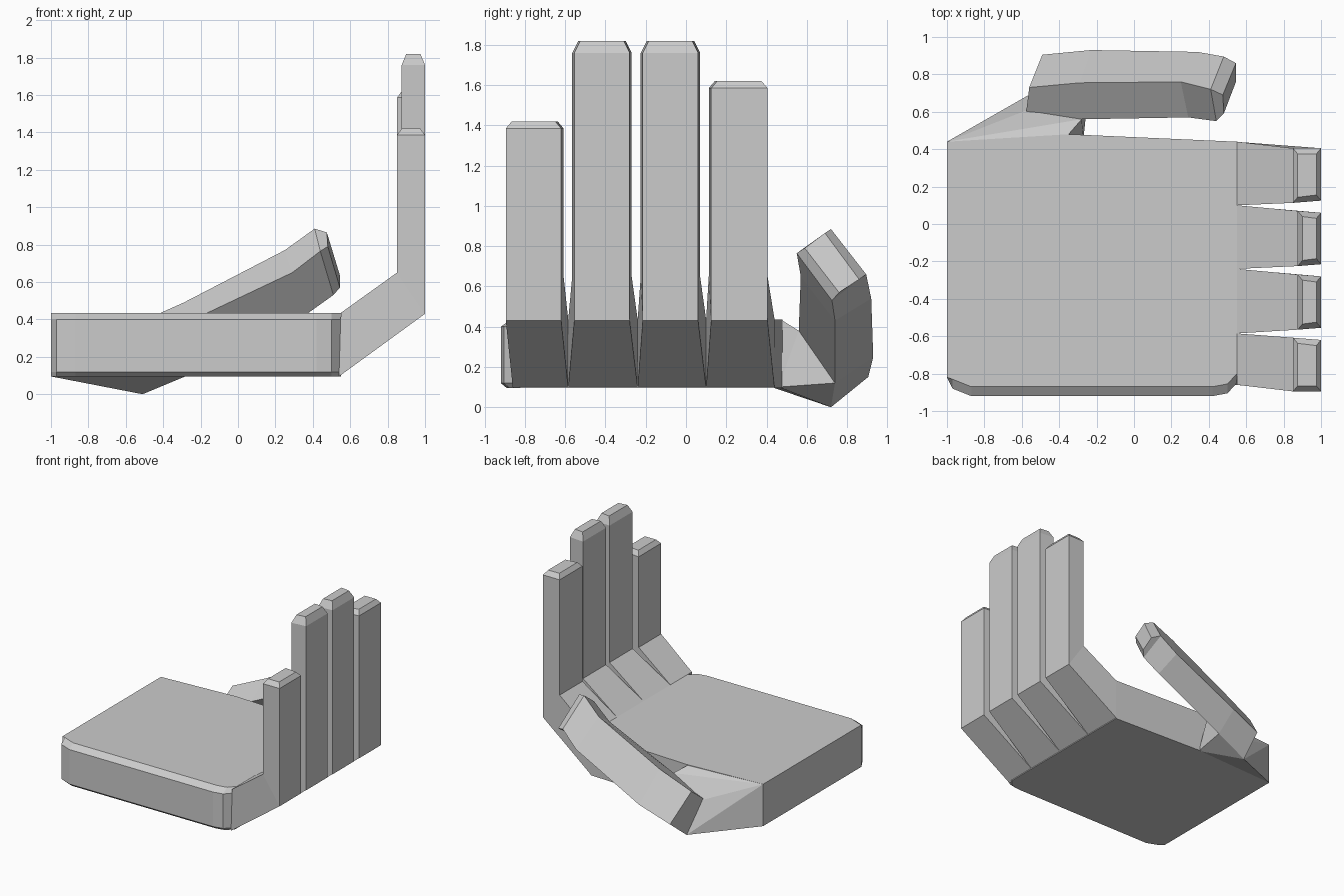
import bpy, bmesh

if "Cube" in bpy.data.objects:
    bpy.data.objects.remove(bpy.data.objects["Cube"])


def finish(bm, name):
    bmesh.ops.recalc_face_normals(bm, faces=bm.faces)
    me = bpy.data.meshes.new(name)
    bm.to_mesh(me)
    bm.free()
    ob = bpy.data.objects.new(name, me)
    bpy.context.collection.objects.link(ob)
    return ob


def loft(name, sections):
    """Skin a list of matching closed sections and cap both ends."""
    bm = bmesh.new()
    rings = [[bm.verts.new(p) for p in s] for s in sections]
    n = len(rings[0])
    for a, b in zip(rings, rings[1:]):
        for i in range(n):
            j = (i + 1) % n
            bm.faces.new((a[i], a[j], b[j], b[i]))
    bm.faces.new(rings[0])
    bm.faces.new(rings[-1])
    return finish(bm, name)


# palm: outline lofted upward, outer edge softened top and bottom
outline = [(-1, 0.44), (-1, -0.82), (-0.97, -0.88), (-0.87, -0.92), (0.42, -0.92),
           (0.5, -0.905), (0.55, -0.85), (0.55, 0.44), (-0.35, 0.48)]


def palm_ring(z, inset):
    return [(x, y + (inset if y < -0.84 else 0), z) for x, y in outline]


loft("palm", [palm_ring(0.095, 0.03), palm_ring(0.12, 0), palm_ring(0.40, 0),
              palm_ring(0.435, 0.05)])


# fingers: slanted knuckle, upright shaft, chamfered tip
def finger(name, root, shaft, xin, shoulder, top, flare):
    (r0, r1), (y0, y1) = root, shaft
    i0, i1 = y0 - flare[0], y1 + flare[1]

    def quad(x0, z0, x1, z1, d=0.0):
        return [(x1, y0 + d, z1), (x1, y1 - d, z1), (x0, i1 - d, z0), (x0, i0 + d, z0)]

    base = [(0.54, r0, 0.095), (0.54, r1, 0.095), (0.55, r1, 0.435), (0.55, r0, 0.435)]
    loft(name, [base, quad(xin, 0.65, 1, 0.43), quad(xin, shoulder, 1, shoulder),
                quad(xin + 0.025, top, 0.975, top, 0.03)])


finger("little_finger", (-0.86, -0.585), (-0.895, -0.62), 0.85, 1.385, 1.42, (0, 0.012))
finger("ring_finger", (-0.585, -0.24), (-0.555, -0.28), 0.875, 1.76, 1.82, (0.01, 0.01))
finger("middle_finger", (-0.24, 0.1), (-0.215, 0.06), 0.875, 1.76, 1.82, (0.01, 0.01))
finger("index_finger", (0.1, 0.44), (0.125, 0.405), 0.85, 1.585, 1.62, (0.012, 0))

# thumb: tilted rectangular section swept up and towards the fingers
thumb = [
    [(-0.585, 0.53, 0.21), (-0.56, 0.73, 0.37), (-0.49, 0.905, 0.15), (-0.51, 0.72, 0.0)],
    [(-0.28, 0.56, 0.38), (-0.29, 0.755, 0.49), (-0.23, 0.93, 0.25), (-0.24, 0.74, 0.12)],
    [(0.29, 0.57, 0.65), (0.25, 0.76, 0.77), (0.34, 0.92, 0.54), (0.37, 0.74, 0.43)],
    [(0.44, 0.55, 0.765), (0.41, 0.72, 0.885), (0.48, 0.895, 0.66), (0.51, 0.725, 0.53)],
    [(0.48, 0.59, 0.79), (0.475, 0.69, 0.865), (0.545, 0.86, 0.635), (0.545, 0.76, 0.57)],
]
loft("thumb", thumb)

# web joining the thumb to the palm
bm = bmesh.new()
pts = [(-1, 0.44, 0.095), (-1, 0.44, 0.435), (-0.35, 0.48, 0.43), (-0.27, 0.46, 0.1)]
pts += [thumb[0][0], thumb[0][3], thumb[1][0], thumb[1][3]]
for p in pts:
    bm.verts.new(p)
res = bmesh.ops.convex_hull(bm, input=bm.verts)
bmesh.ops.delete(bm, geom=[v for v in bm.verts if not v.link_faces], context='VERTS')
finish(bm, "thumb_web")
